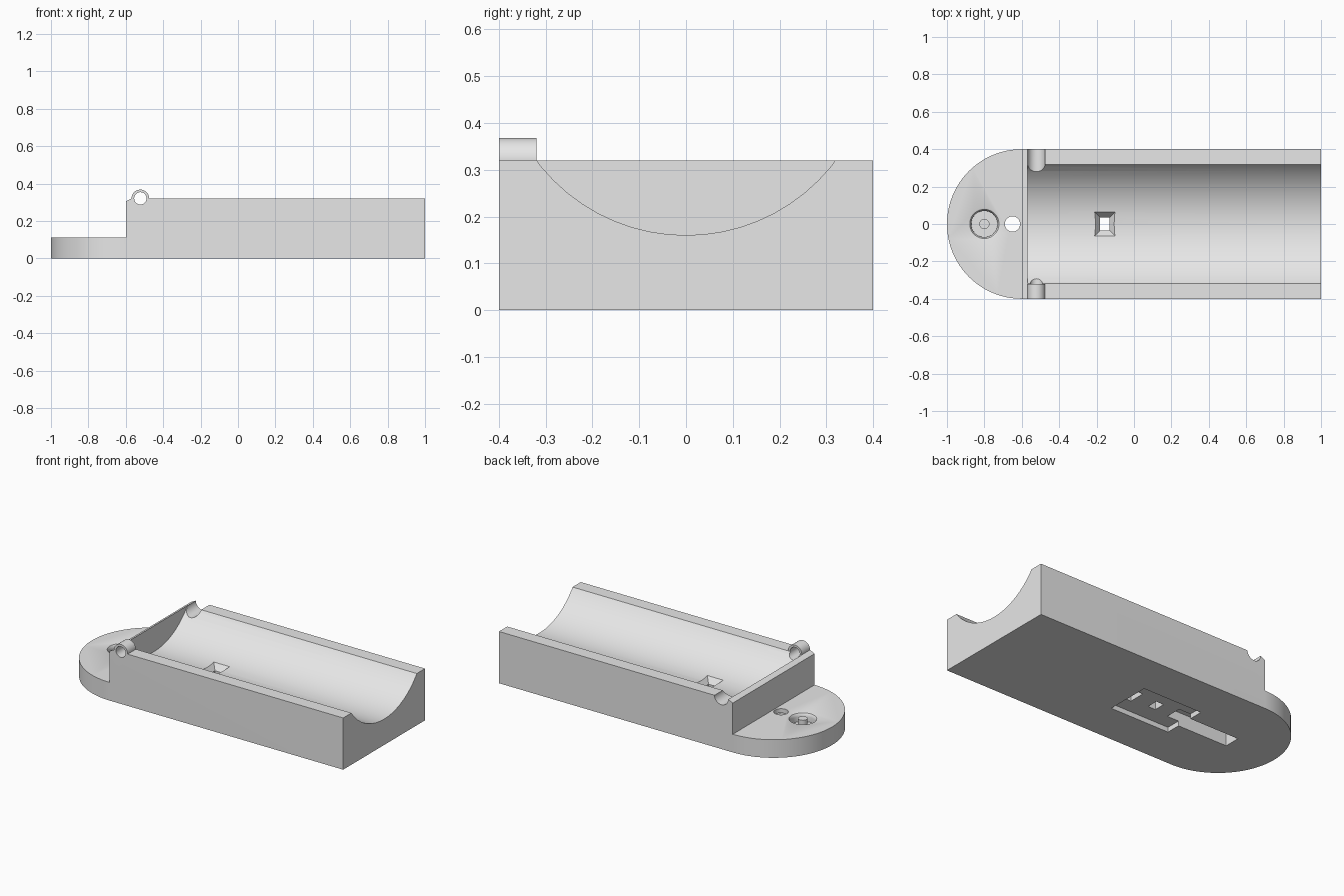
import bpy, bmesh, math
from mathutils import Matrix, Vector

if "Cube" in bpy.data.objects:
    bpy.data.objects.remove(bpy.data.objects["Cube"])

grey = bpy.data.materials.new("light_grey")
grey.diffuse_color = (0.8, 0.8, 0.8, 1)
grey.use_nodes = True
grey.node_tree.nodes["Principled BSDF"].inputs["Base Color"].default_value = grey.diffuse_color


def finish(name, bm):
    bmesh.ops.recalc_face_normals(bm, faces=bm.faces)
    me = bpy.data.meshes.new(name)
    bm.to_mesh(me)
    bm.free()
    ob = bpy.data.objects.new(name, me)
    bpy.context.collection.objects.link(ob)
    me.materials.append(grey)
    return ob


def prism(name, points, offset):
    """Closed outline of 3D points, extruded along offset."""
    bm = bmesh.new()
    face = bm.faces.new([bm.verts.new(p) for p in points])
    new = bmesh.ops.extrude_face_region(bm, geom=[face])["geom"]
    bmesh.ops.translate(bm, vec=Vector(offset),
                        verts=[v for v in new if isinstance(v, bmesh.types.BMVert)])
    return finish(name, bm)


def box(name, x0, x1, y0, y1, z0, z1):
    return prism(name, [(x0, y0, z0), (x1, y0, z0), (x1, y1, z0), (x0, y1, z0)],
                 (0, 0, z1 - z0))


def cylinder(name, axis, centre, radius, start, end, n=48):
    """Cylinder along an axis; centre holds the two other coordinates."""
    pts = []
    for i in range(n):
        t = 2 * math.pi * i / n
        a, b = centre[0] + radius * math.cos(t), centre[1] + radius * math.sin(t)
        pts.append({"x": (start, a, b), "y": (a, start, b), "z": (a, b, start)}[axis])
    d = end - start
    return prism(name, pts, {"x": (d, 0, 0), "y": (0, d, 0), "z": (0, 0, d)}[axis])


def lathe(name, profile, x, n=48):
    """Ring with a closed radius/height section around a vertical axis."""
    bm = bmesh.new()
    rings = [[bm.verts.new((x + r * math.cos(2 * math.pi * i / n),
                            r * math.sin(2 * math.pi * i / n), z)) for r, z in profile]
             for i in range(n)]
    m = len(profile)
    for i in range(n):
        a, b = rings[i], rings[(i + 1) % n]
        for j in range(m):
            k = (j + 1) % m
            bm.faces.new((a[j], a[k], b[k], b[j]))
    return finish(name, bm)


def combine(target, tool, operation="DIFFERENCE"):
    mod = target.modifiers.new("bool", "BOOLEAN")
    mod.operation, mod.solver, mod.object = operation, "EXACT", tool
    bpy.context.view_layer.objects.active = target
    bpy.ops.object.modifier_apply(modifier=mod.name)
    bpy.data.objects.remove(tool)


# Round-ended block
outline = [(1, -0.4, 0), (1, 0.4, 0)]
outline += [(-0.6 + 0.4 * math.cos(t), 0.4 * math.sin(t), 0)
            for t in (math.pi * (0.5 + i / 48) for i in range(49))]
body = prism("cradle_body", outline, (0, 0, 0.32))

# Lowered end tab with chamfered wall top
combine(body, prism("tab_cut", [(-1.1, -0.5, 0.112), (-0.6, -0.5, 0.112), (-0.6, -0.5, 0.305),
                                (-0.53, -0.5, 0.34), (-1.1, -0.5, 0.34)], (0, 1, 0)))

# Round trough
combine(body, cylinder("trough_cut", "x", (0, 0.56), 0.4, -0.57, 1.1, 64))

# Hinge barrel on the front rim, its bore, and the matching notch on the back rim
HX, HZ = -0.522, 0.321
combine(body, cylinder("hinge_barrel", "y", (HX, HZ), 0.047, -0.4, -0.32), "UNION")
combine(body, cylinder("hinge_bore", "y", (HX, HZ), 0.033, -0.5, -0.1))
combine(body, cylinder("hinge_notch", "y", (HX, HZ), 0.047, 0.1, 0.5))

# Recess underneath, wire slot and end pocket
combine(body, box("recess_cut", -0.36, 0.045, -0.14, 0.14, -0.1, 0.03))
combine(body, box("slot_cut", -0.70, -0.28, -0.05, 0.05, -0.1, 0.085))
combine(body, box("pocket_cut", -0.02, 0.04, -0.05, 0.05, -0.1, 0.08))

# Round hole through the tab into the slot
combine(body, cylinder("tab_hole", "z", (-0.65, 0), 0.041, 0.02, 0.2, 32))

# Button well with a centre post and rounded rim
combine(body, lathe("button_well", [(0.027, 0.06), (0.07, 0.06), (0.07, 0.09), (0.073, 0.102),
                                    (0.078, 0.109), (0.086, 0.112), (0.086, 0.15),
                                    (0.027, 0.15)], -0.8))

# Square window through the trough floor, flared at the top
combine(body, box("window_cut", -0.182, -0.13, -0.035, 0.035, 0.01, 0.3))
bm = bmesh.new()
bmesh.ops.create_cube(bm, size=1)
for v in bm.verts:
    hx, hy, z = (0.066, 0.075, 0.18) if v.co.z > 0 else (0.026, 0.035, 0.13)
    v.co = (-0.156 + math.copysign(hx, v.co.x), math.copysign(hy, v.co.y), z)
combine(body, finish("window_flare", bm))

# Smooth curves, sharp edges
bpy.ops.object.select_all(action="DESELECT")
body.select_set(True)
bpy.context.view_layer.objects.active = body
bpy.ops.object.shade_smooth_by_angle(angle=math.radians(30))
